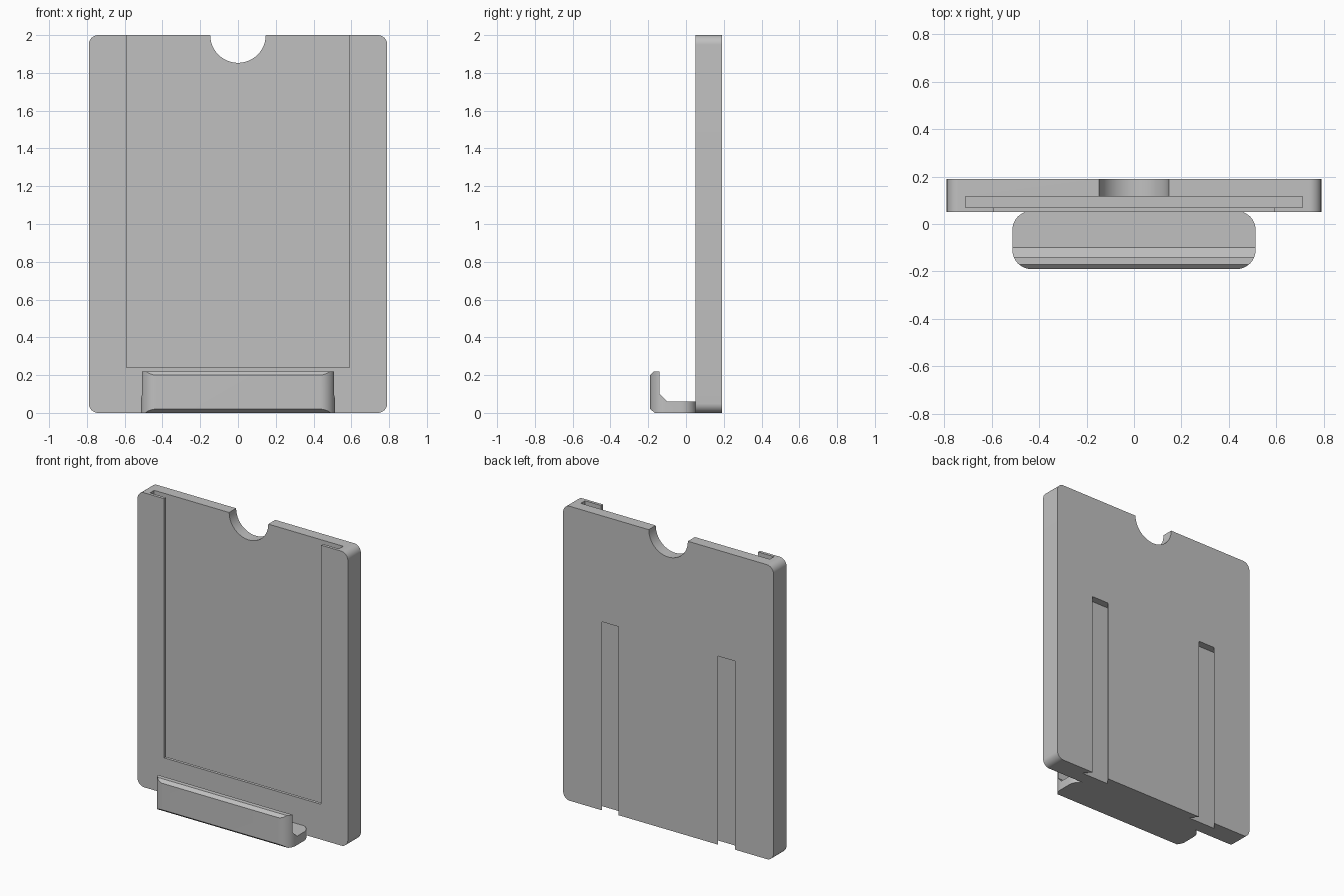
import bpy, bmesh, math
from mathutils import Vector

cube = bpy.data.objects.get("Cube")
if cube:
    bpy.data.objects.remove(cube, do_unlink=True)

grey = bpy.data.materials.new("plain grey")
grey.use_nodes = True
grey.diffuse_color = (0.53, 0.53, 0.53, 1)
grey.node_tree.nodes["Principled BSDF"].inputs["Base Color"].default_value = (0.53, 0.53, 0.53, 1)


def rounded_rect(a0, a1, b0, b1, r, steps=12):
    """Outline of a rectangle with rounded corners."""
    corners = [(a1 - r, b1 - r), (a0 + r, b1 - r), (a0 + r, b0 + r), (a1 - r, b0 + r)]
    pts = []
    for i, (a, b) in enumerate(corners):
        for k in range(steps + 1):
            t = math.pi / 2 * (i + k / steps)
            pts.append((a + r * math.cos(t), b + r * math.sin(t)))
    return pts


def prism(name, outline, axis, lo, hi):
    """Extrude a 2D outline along one axis; the other two axes keep their order."""
    def place(p, d):
        c = list(p)
        c.insert(axis, d)
        return Vector(c)
    bm = bmesh.new()
    face = bm.faces.new([bm.verts.new(place(p, lo)) for p in outline])
    top = bmesh.ops.extrude_face_region(bm, geom=[face])
    moved = [g for g in top["geom"] if isinstance(g, bmesh.types.BMVert)]
    bmesh.ops.translate(bm, verts=moved, vec=place((0, 0), hi - lo))
    bmesh.ops.recalc_face_normals(bm, faces=bm.faces)
    mesh = bpy.data.meshes.new(name)
    bm.to_mesh(mesh)
    bm.free()
    mesh.materials.append(grey)
    ob = bpy.data.objects.new(name, mesh)
    bpy.context.collection.objects.link(ob)
    return ob


def box(name, x, y, z):
    outline = [(x[0], y[0]), (x[1], y[0]), (x[1], y[1]), (x[0], y[1])]
    return prism(name, outline, 2, *z)


def boolean(target, tool, operation):
    """Apply a boolean and discard the cutter."""
    tool.hide_render = True
    mod = target.modifiers.new("cut", "BOOLEAN")
    mod.operation, mod.object, mod.solver = operation, tool, "EXACT"
    bpy.ops.object.select_all(action="DESELECT")
    bpy.context.view_layer.objects.active = target
    target.select_set(True)
    bpy.ops.object.modifier_apply(modifier=mod.name)
    bpy.data.objects.remove(tool, do_unlink=True)


def smooth(ob):
    bpy.ops.object.select_all(action="DESELECT")
    bpy.context.view_layer.objects.active = ob
    ob.select_set(True)
    bpy.ops.object.shade_smooth_by_angle(angle=math.radians(25))


FRONT, BACK = 0.05, 0.19

# Upright panel with rounded corners
panel = prism("panel", rounded_rect(-0.79, 0.79, 0, 2, 0.05), 1, FRONT, BACK)

# Card slot open at the top, and the front window into it
boolean(panel, box("slot_cutter", (-0.71, 0.71), (0.07, 0.115), (0.12, 2.1)), "DIFFERENCE")
boolean(panel, box("window_cutter", (-0.59, 0.59), (0, 0.09), (0.24, 2.1)), "DIFFERENCE")

# Finger notch in the top edge
circle = [(0.147 * math.cos(math.tau * k / 48), 2 + 0.147 * math.sin(math.tau * k / 48))
          for k in range(48)]
boolean(panel, prism("notch_cutter", circle, 1, 0, 0.3), "DIFFERENCE")

# Two dovetail mounting grooves in the back, open at the bottom
DEPTH, HALF, FLARE = 0.05, 0.0625, 0.04
for side in (-1, 1):
    cx = side * 0.4375
    inner = HALF + FLARE
    outer = HALF - FLARE
    dovetail = [(cx - inner, BACK - DEPTH), (cx + inner, BACK - DEPTH),
                (cx + outer, BACK + DEPTH), (cx - outer, BACK + DEPTH)]
    boolean(panel, prism("groove_cutter", dovetail, 2, -0.1, 1.28), "DIFFERENCE")
smooth(panel)

# Tray with an upturned lip, rounded in plan
section = [(0.06, 0), (-0.165, 0), (-0.19, 0.02), (-0.19, 0.2), (-0.17, 0.22),
           (-0.14, 0.22), (-0.14, 0.1), (-0.1, 0.06), (0.06, 0.06)]
tray = prism("tray", section, 0, -0.6, 0.6)
plan = prism("tray_plan", rounded_rect(-0.513, 0.513, -0.19, 0.055, 0.08), 2, -0.1, 0.4)
boolean(tray, plan, "INTERSECT")
smooth(tray)
